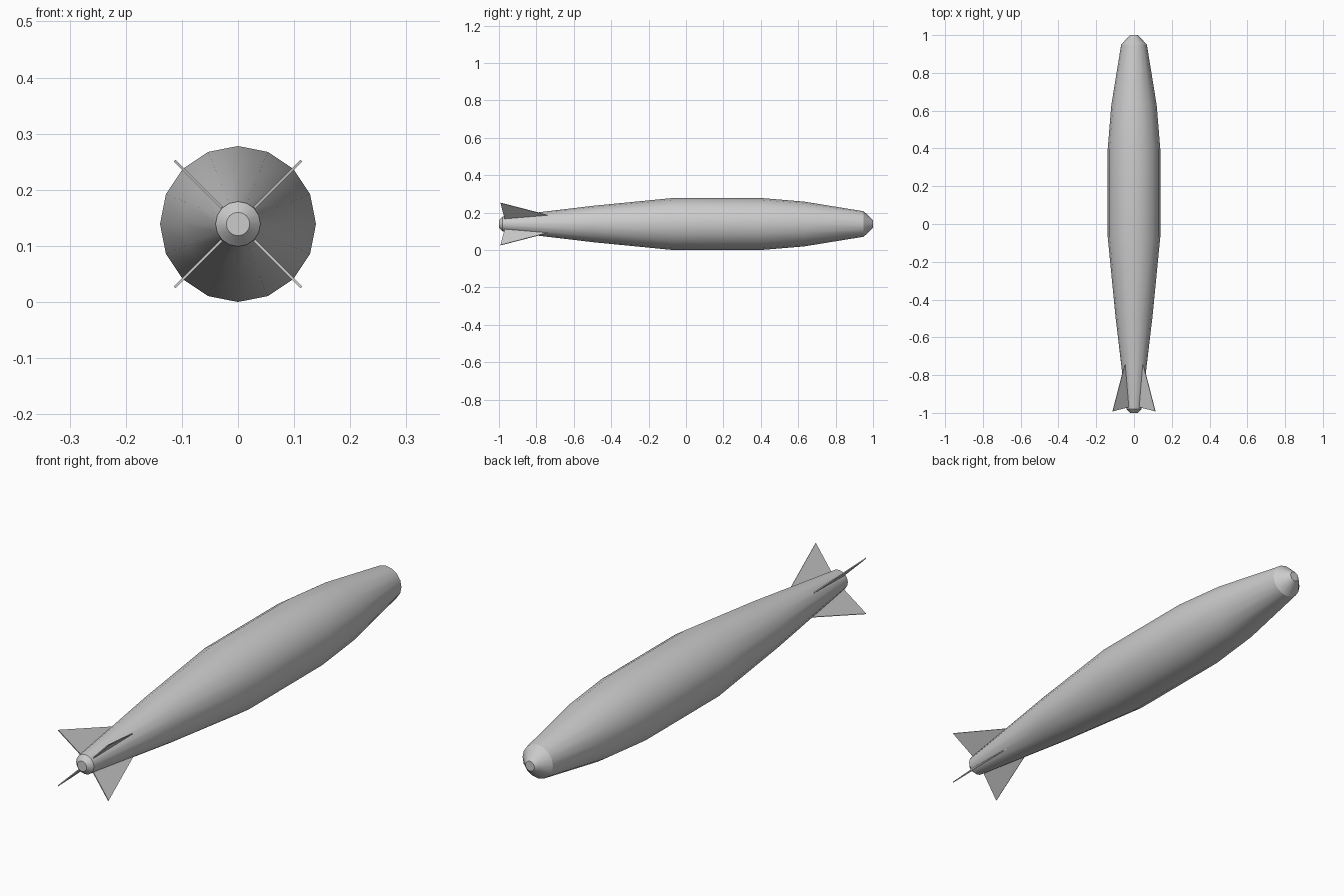
import bpy, bmesh
from math import sin, cos, pi, radians

if "Cube" in bpy.data.objects:
    bpy.data.objects.remove(bpy.data.objects["Cube"])

SIDES = 16
CENTRE_Z = 0.139


def make_object(name, bm):
    bmesh.ops.recalc_face_normals(bm, faces=bm.faces[:])
    mesh = bpy.data.meshes.new(name)
    bm.to_mesh(mesh)
    bm.free()
    obj = bpy.data.objects.new(name, mesh)
    bpy.context.collection.objects.link(obj)
    obj.location.z = CENTRE_Z
    return obj


def lathe(name, profile):
    """Closed body of revolution around the y axis from (y, radius) pairs."""
    bm = bmesh.new()
    rings = [[bm.verts.new((r * sin(2 * pi * i / SIDES), y, r * cos(2 * pi * i / SIDES)))
              for i in range(SIDES)] for y, r in profile]
    for a, b in zip(rings, rings[1:]):
        for i in range(SIDES):
            j = (i + 1) % SIDES
            bm.faces.new((a[i], a[j], b[j], b[i]))
    bm.faces.new(rings[0])
    bm.faces.new(rings[-1])
    obj = make_object(name, bm)
    bpy.ops.object.select_all(action='DESELECT')
    obj.select_set(True)
    bpy.context.view_layer.objects.active = obj
    bpy.ops.object.shade_smooth_by_angle(angle=radians(30))


def fin(name, angle, outline, thickness=0.004):
    """Thin plate, outline given as (radial distance, y)."""
    bm = bmesh.new()
    ux, uz = cos(angle), sin(angle)
    h = thickness / 2
    sides = [[bm.verts.new((r * ux - s * uz, y, r * uz + s * ux)) for r, y in outline]
             for s in (-h, h)]
    for ring in sides:
        bm.faces.new(ring)
    n = len(outline)
    for i in range(n):
        j = (i + 1) % n
        bm.faces.new((sides[0][i], sides[0][j], sides[1][j], sides[1][i]))
    make_object(name, bm)


# hull with tail cone and blunt nose
lathe("hull", [(-1.0, 0.021), (-0.98, 0.040), (-0.49, 0.098), (-0.07, 0.139),
               (0.40, 0.139), (0.63, 0.120), (0.95, 0.068), (0.985, 0.035), (1.0, 0.020)])

# four diagonal tail fins
for k in range(4):
    fin(f"tail_fin_{k + 1}", pi / 4 + k * pi / 2,
        [(0.066, -0.735), (0.160, -0.992), (0.042, -0.970), (0.030, -0.965), (0.050, -0.735)])
